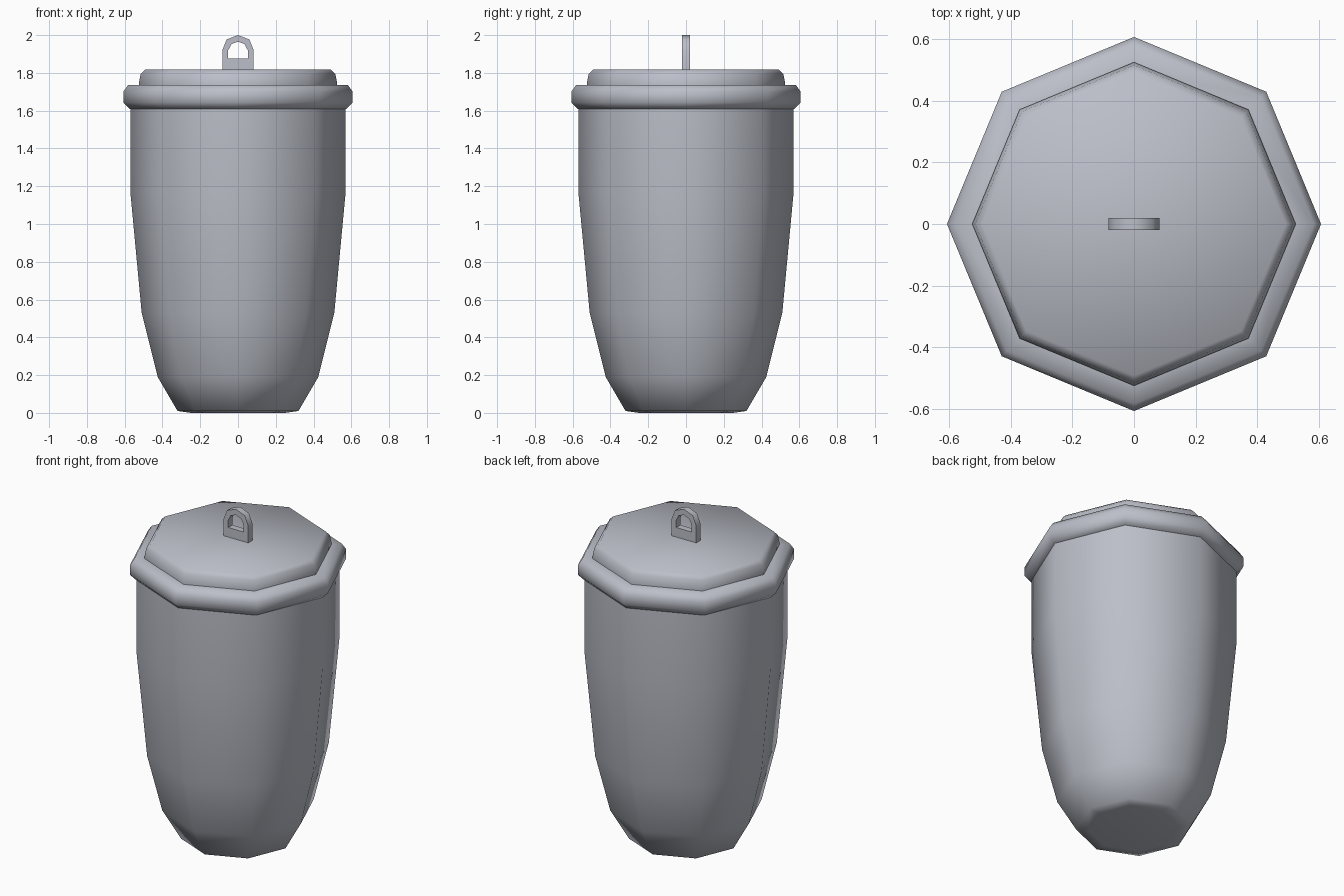
import bpy, bmesh, math

cube = bpy.data.objects.get("Cube")
if cube:
    bpy.data.objects.remove(cube, do_unlink=True)

SIDES = 8

grey = bpy.data.materials.new("blue_grey_metal")
grey.use_nodes = True
GREY = (0.50, 0.52, 0.58, 1)
grey.diffuse_color = GREY
grey.node_tree.nodes["Principled BSDF"].inputs["Base Color"].default_value = GREY


def finish(name, bm, angle):
    """Turn a bmesh into a shaded, coloured object."""
    bmesh.ops.recalc_face_normals(bm, faces=bm.faces)
    mesh = bpy.data.meshes.new(name)
    bm.to_mesh(mesh)
    bm.free()
    mesh.materials.append(grey)
    obj = bpy.data.objects.new(name, mesh)
    bpy.context.collection.objects.link(obj)
    bpy.ops.object.select_all(action="DESELECT")
    obj.select_set(True)
    bpy.context.view_layer.objects.active = obj
    bpy.ops.object.shade_smooth_by_angle(angle=math.radians(angle))
    return obj


def lathe(name, profile, angle, ring=False):
    """Revolve (radius, z) points; close the ends, or the loop for a ring."""
    bm = bmesh.new()
    loops = []
    for r, z in profile:
        loops.append([bm.verts.new((r * math.cos(math.tau * i / SIDES),
                                    r * math.sin(math.tau * i / SIDES), z))
                      for i in range(SIDES)])
    pairs = list(zip(loops, loops[1:]))
    if ring:
        pairs.append((loops[-1], loops[0]))
    else:
        bm.faces.new(loops[0])
        bm.faces.new(loops[-1])
    for a, b in pairs:
        for i in range(SIDES):
            j = (i + 1) % SIDES
            bm.faces.new((a[i], a[j], b[j], b[i]))
    return finish(name, bm, angle)


# Tapered bin body with a slightly rounded foot
lathe("body", [(0.25, 0), (0.32, 0.01), (0.425, 0.19), (0.51, 0.53),
               (0.57, 1.17), (0.57, 1.66)], 80)

# Rounded collar around the mouth
lathe("rim", [(0.52, 1.61), (0.575, 1.61), (0.607, 1.643), (0.607, 1.70),
              (0.583, 1.735), (0.50, 1.735)], 80, ring=True)

# Flat lid with a bevelled edge
lathe("lid", [(0.525, 1.72), (0.525, 1.745), (0.515, 1.795), (0.492, 1.817)], 80)

# Arched lifting loop with a matching arched hole
half_outer = [(0.083, 1.81), (0.083, 1.92), (0.06, 1.977)]
half_inner = [(0.052, 1.875), (0.052, 1.92), (0.034, 1.953)]


def arch(half, top):
    return half + [(0, top)] + [(-x, z) for x, z in reversed(half)]


outer, inner = arch(half_outer, 2.0), arch(half_inner, 1.965)
bm = bmesh.new()
front, back = [[[bm.verts.new((x, y, z)) for x, z in path]
                for path in (outer, inner)] for y in (-0.02, 0.02)]
for i in range(len(outer)):
    j = (i + 1) % len(outer)
    for a, b in ((front[0], front[1]), (back[0], back[1]),
                 (front[0], back[0]), (front[1], back[1])):
        bm.faces.new((a[i], a[j], b[j], b[i]))
finish("lid_handle", bm, 50)
